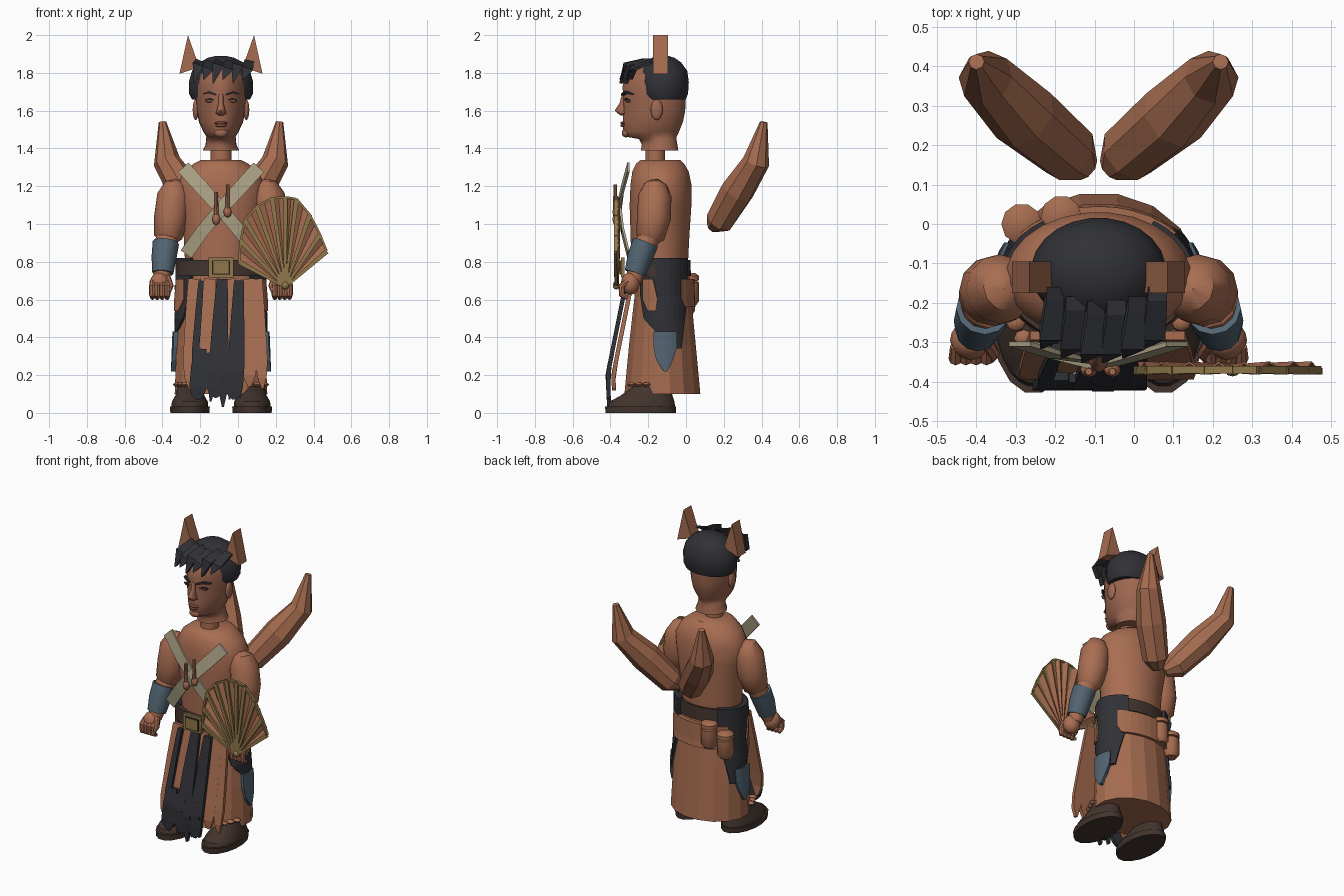
import bpy, bmesh, math
from mathutils import Vector, Matrix

cube = bpy.data.objects.get("Cube")
if cube:
    bpy.data.objects.remove(cube, do_unlink=True)

CX = -0.09  # body centre line


def material(name, r, g, b):
    m = bpy.data.materials.new(name)
    m.use_nodes = True
    m.diffuse_color = (r, g, b, 1)
    node = next(n for n in m.node_tree.nodes if n.type == 'BSDF_PRINCIPLED')
    node.inputs["Base Color"].default_value = (r, g, b, 1)
    node.inputs["Roughness"].default_value = 0.8
    return m


skin = material("warm skin", .40, .155, .085)
face_skin = material("face skin", .34, .135, .08)
lip = material("lip brown", .22, .075, .05)
leather = material("tan leather", .38, .15, .08)
dark = material("charcoal cloth", .03, .031, .037)
blue = material("slate blue", .085, .13, .17)
beige = material("pale strap", .42, .37, .24)
gold = material("old gold", .28, .19, .07)
brown = material("dark brown", .055, .034, .027)


def finish(name, bm, mat, angle=0):
    """Turn a bmesh into an object, smooth below the given edge angle."""
    bmesh.ops.recalc_face_normals(bm, faces=bm.faces)
    for f in bm.faces:
        f.smooth = angle > 0
    for e in bm.edges:
        e.smooth = e.calc_face_angle(0) < math.radians(angle)
    me = bpy.data.meshes.new(name)
    bm.to_mesh(me)
    bm.free()
    me.materials.append(mat)
    ob = bpy.data.objects.new(name, me)
    bpy.context.collection.objects.link(ob)
    return ob


def loft(name, rings, mat, angle=0):
    """Skin closed rings of equal length and cap both ends."""
    bm = bmesh.new()
    rows = [[bm.verts.new(p) for p in ring] for ring in rings]
    n = len(rows[0])
    for a, b in zip(rows, rows[1:]):
        for i in range(n):
            j = (i + 1) % n
            bm.faces.new((a[i], a[j], b[j], b[i]))
    bm.faces.new(rows[0])
    bm.faces.new(rows[-1])
    return finish(name, bm, mat, angle)


def body(name, levels, mat, n=24, angle=40, egg=0, x=CX):
    """Stack of ovals given as height, half width, front y, back y."""
    rings = []
    for z, w, front, back in levels:
        ring = []
        for i in range(n):
            a = math.tau * (i + .5) / n
            c, s = math.cos(a), math.sin(a)
            ring.append((x + w * c * (1 + egg * min(s, 0)),
                         (front + back) / 2 + s * (back - front) / 2, z))
        rings.append(ring)
    return loft(name, rings, mat, angle)


def tube(name, path, mat, n=12, angle=40):
    """Round limb along points given as x, y, z, radius."""
    pts = [Vector(p[:3]) for p in path]
    rings = []
    for i, p in enumerate(pts):
        t = pts[min(i + 1, len(pts) - 1)] - pts[max(i - 1, 0)]
        u = t.cross(Vector((0, 1, 0.01))).normalized()
        v = t.cross(u).normalized()
        angles = [math.tau * k / n for k in range(n)]
        rings.append([p + path[i][3] * (u * math.cos(a) + v * math.sin(a)) for a in angles])
    return loft(name, rings, mat, angle)


def ribbon(name, path, mat, thick=.012):
    """Flat band facing the front, points given as x, y, z, width."""
    pts = [Vector(p[:3]) for p in path]
    rings = []
    for i, p in enumerate(pts):
        t = pts[min(i + 1, len(pts) - 1)] - pts[max(i - 1, 0)]
        u = Vector((t.z, 0, -t.x)).normalized() * path[i][3] / 2
        d = Vector((0, thick / 2, 0))
        rings.append([p - u - d, p + u - d, p + u + d, p - u + d])
    return loft(name, rings, mat)


def ball(name, centre, size, mat, n=16):
    bm = bmesh.new()
    bmesh.ops.create_uvsphere(bm, u_segments=n, v_segments=n // 2, radius=1,
                              matrix=Matrix.Translation(centre) @ Matrix.Diagonal((*size, 1)))
    return finish(name, bm, mat, 60)


def wrap(name, rows, mat, out, flip=1):
    """Cloth patch hugging the skirt, rows given as height, start, end angle."""
    rings = []
    for z, a0, a1 in rows:
        grow = max(0, (.62 - z) / .52)
        ring = []
        for off in (out, out - .03):
            side = []
            for k in range(11):
                a = a0 + (a1 - a0) * k / 10
                side.append((CX + flip * (.228 + .02 * grow + off) * math.cos(a),
                             -.125 + (.15 + .055 * grow + off) * math.sin(a), z))
            ring += side if off == out else side[::-1]
        rings.append(ring)
    return loft(name, rings, mat)


# Torso, neck stub and skirt
body("torso", [(.76, .19, -.29, .01), (.95, .2, -.295, .02), (1.1, .225, -.3, .03),
               (1.21, .235, -.295, .03), (1.28, .195, -.285, .015), (1.32, .145, -.265, -.01),
               (1.34, .105, -.24, -.03)], skin)
body("neck_stub", [(1.33, .055, -.215, -.11), (1.39, .055, -.215, -.11)], skin)
body("skirt", [(.1, .25, -.33, .08), (.36, .24, -.305, .055), (.62, .225, -.275, .03),
               (.78, .22, -.27, .015)], leather, n=16, angle=0)
body("belt", [(.725, .238, -.315, .028), (.81, .235, -.31, .024)], brown)
wrap("back_sash", [(.56, .75, 2.39), (.6, .65, 2.49), (.71, .65, 2.49)], leather, .02)

# Head, neck and face
body("head", [(1.39, .097, -.24, -.04), (1.42, .082, -.235, -.045), (1.45, .08, -.25, -.05),
              (1.462, .078, -.318, -.048), (1.49, .095, -.335, -.035), (1.54, .118, -.335, -.015),
              (1.6, .129, -.333, -.003), (1.66, .134, -.332, .0), (1.73, .135, -.338, .0),
              (1.79, .125, -.315, -.01), (1.84, .09, -.25, -.05)], face_skin, angle=75, egg=.22)
body("nose", [(1.575, .012, -.345, -.31), (1.585, .03, -.362, -.31), (1.602, .024, -.377, -.31),
              (1.64, .014, -.352, -.31), (1.69, .013, -.338, -.31)], face_skin, n=10, angle=60)
ball("upper_lip", (CX, -.332, 1.535), (.036, .016, .008), lip)
ball("lower_lip", (CX, -.332, 1.522), (.03, .016, .009), lip)
ball("chin", (CX, -.318, 1.482), (.036, .022, .024), face_skin)

# Hair cap with a ragged fringe
body("hair_cap", [(1.66, .155, -.235, .0), (1.69, .17, -.25, .012), (1.75, .172, -.256, .016),
                  (1.81, .155, -.25, .008), (1.855, .115, -.22, -.025), (1.88, .07, -.18, -.06),
                  (1.89, .025, -.14, -.095)], dark, angle=60)
for i in range(6):
    x = CX - .13 + i * .052
    y = -.325 + 2.2 * (x - CX) ** 2
    drop = .02 * (i % 2)
    ribbon("fringe_spike", [(x + .02, y + .11, 1.865, .05), (x + .01, y + .01, 1.845 - drop, .062),
                            (x - .015, y - .012, 1.745 + drop, .006)], dark, .035)

# Paired parts, one pass for each side
for s, side in ((-1, "right"), (1, "left")):
    def X(dx):
        return CX + s * dx

    # Facial features
    ball(side + "_eye", (X(.06), -.305, 1.652), (.022, .012, .009), lip)
    ribbon(side + "_eyelid", [(X(.036), -.322, 1.656, .005), (X(.06), -.319, 1.664, .007),
                              (X(.085), -.302, 1.655, .004)], dark, .009)
    ribbon(side + "_eyebrow", [(X(.025), -.335, 1.684, .009), (X(.065), -.318, 1.698, .012),
                               (X(.095), -.285, 1.687, .004)], dark, .02)
    ball(side + "_ear", (X(.134), -.155, 1.605), (.016, .032, .055), face_skin)

    # Pointed head horn, a wedge
    loft(side + "_horn", [[(X(.22), y, 1.795), (X(.175), y, 2), (X(.115), y, 1.83)]
                          for y in (-.175, -.095)], leather)

    # Faceted wing
    tube(side + "_wing", [(X(.03), .14, .985, .035), (X(.075), .18, 1.02, .078),
                          (X(.19), .275, 1.18, .09), (X(.287), .372, 1.33, .072),
                          (X(.31), .412, 1.54, .02)], leather, n=8, angle=0)

    # Arm, bracer and hand
    tube(side + "_upper_arm", [(X(.225), -.155, 1.23, .02), (X(.235), -.16, 1.21, .06),
                               (X(.25), -.165, 1.15, .088), (X(.265), -.17, 1.03, .09),
                               (X(.28), -.19, .93, .075), (X(.285), -.2, .89, .03)], skin)
    tube(side + "_forearm", [(X(.28), -.19, .95, .06), (X(.295), -.22, .87, .06),
                             (X(.315), -.28, .7, .042)], skin)
    tube(side + "_bracer", [(X(.292), -.215, .9, .07), (X(.302), -.245, .82, .066),
                            (X(.308), -.27, .74, .056)], blue)
    ball(side + "_palm", (X(.325), -.295, .685), (.052, .05, .06), skin)
    for k in range(4):
        x = .285 + k * .026
        tube(side + "_finger", [(X(x), -.31, .7, .014), (X(x), -.342, .67, .018),
                                (X(x), -.338, .625, .017), (X(x), -.31, .608, .012)], skin, n=8)
    tube(side + "_thumb", [(X(.285), -.3, .72, .018), (X(.268), -.33, .67, .018),
                           (X(.275), -.345, .64, .01)], skin, n=8)

    # Side cloth, hip flap and knee plate
    wrap(side + "_hip_cloth", [(.34, .35, .55), (.4, -.05, .62), (.5, -.6, .75),
                               (.62, -.8, .95), (.82, -.85, .95)], dark, .014, s)
    wrap(side + "_hip_flap", [(.54, -.45, -.2), (.6, -.65, -.15), (.71, -.65, -.3)],
         leather, .022, s)
    wrap(side + "_knee_plate", [(.22, .04, .12), (.28, -.16, .27), (.35, -.24, .4),
                                (.43, -.24, .42)], blue, .022, s)

    # Shoe, sole and hem studs
    body(side + "_sole", [(0, .105, -.43, -.05), (.035, .108, -.432, -.048)], brown,
         n=16, x=X(.165))
    body(side + "_shoe", [(.03, .098, -.415, -.055), (.06, .096, -.405, -.06),
                          (.09, .078, -.35, -.07), (.14, .066, -.28, -.08)], brown, x=X(.165))
    for k in range(3):
        ball(side + "_hem_stud", (X(.19 + .02 * k), -.29 + .04 * k, .15), (.025, .022, .012),
             leather, 8)

    # Crossed chest strap
    ribbon(side + "_chest_strap", [(X(.2), -.305, 1.3, .075), (X(.1), -.335, 1.19, .075),
                                   (X(0), -.355 - .006 * s, 1.08, .07),
                                   (X(-.1), -.335, .96, .07), (X(-.185), -.305, .84, .07)], beige)

    # Chest toggle
    x = X(.03) + .005
    tube("chest_toggle", [(x, -.375, 1.19 + s * .02, .009), (x, -.375, 1.05, .012)], leather, n=8)
    ball("toggle_bead", (x, -.37, 1.045 + s * .02), (.022, .02, .032), leather, 8)

# Buckle
for w, y, mat in ((.13, -.335, gold), (.095, -.343, brown), (.082, -.345, gold)):
    ribbon("buckle_plate", [(CX, y, .77 + w * .4, w), (CX, y, .77 - w * .4, w)], mat, .018)

# Hanging front strips: top x, bottom x, width, top, bottom
panels = [(-.23, -.25, .085, .71, .12), (-.15, -.165, .075, .71, .28), (-.04, -.03, .075, .71, .25),
          (.05, .06, .085, .71, .14), (.105, .13, .06, .71, .13)]
tatters = [(-.195, -.235, .035, .7, .2), (-.095, -.145, .045, .71, .06), (-.075, -.08, .05, .71, .03),
           (-.005, -.045, .04, .7, .07), (.015, .01, .04, .7, .08), (-.2, -.215, .085, .34, .07),
           (-.14, -.115, .085, .32, .08), (-.03, -.02, .08, .3, .07)]
for label, strips, mat, shift in (("front_panel", panels, leather, .03),
                                  ("front_tatter", tatters, dark, 0)):
    for x0, x1, w, top, low in strips:
        path = []
        for t, k in ((0, .8), (.35, 1), (.75, 1.1), (.9, .8), (1, .2)):
            z = top + (low - top) * t
            y = -.415 + .2 * max(0, z - .2) + .05 * max(0, .2 - z)
            path.append((x0 + (x1 - x0) * t, y + shift, z, w * k))
        ribbon(label, path, mat, .022)

# Two lidded belt pouches at the back
for x, y, z in ((-.285, -.0, .59), (-.185, .02, .64)):
    tube("pouch", [(x, y, z - .07, .035), (x, y, z - .05, .05), (x, y, z + .05, .05),
                   (x, y, z + .065, .035)], leather, n=10)
    tube("pouch_lid", [(x, y, z + .06, .052), (x, y, z + .085, .052),
                       (x, y, z + .1, .03)], leather, n=10)

# Pleated hand fan with ribs and a rim
pivot = Vector((.25, 0, .665))
rim = [(.005, .8), (.014, .91), (.037, 1.02), (.1, 1.095), (.18, 1.137), (.25, 1.142),
       (.31, 1.132), (.38, 1.05), (.434, .945), (.47, .855)]
edge = [Vector((x, 0, z)) for x, z in rim]
for a, b in zip(edge, edge[1:]):
    mid = (a + b) / 2
    for p, q, y0, y1, mat in ((a, mid, -.375, -.352, leather), (mid, b, -.352, -.375, leather)):
        loft("fan_pleat", [[pivot + Vector((0, -.36 + d, 0)), p + Vector((0, y0 + d, 0)),
                            q + Vector((0, y1 + d, 0))] for d in (-.003, .003)], mat)
    ribbon("fan_rim", [(a.x, -.37, a.z, .012), (b.x, -.37, b.z, .012)], gold, .02)
for p in edge:
    ribbon("fan_rib", [(pivot.x, -.37, pivot.z, .012), (p.x, -.374, p.z, .026)], gold, .016)
ball("fan_pivot", (.25, -.37, .675), (.022, .018, .022), gold, 10)
